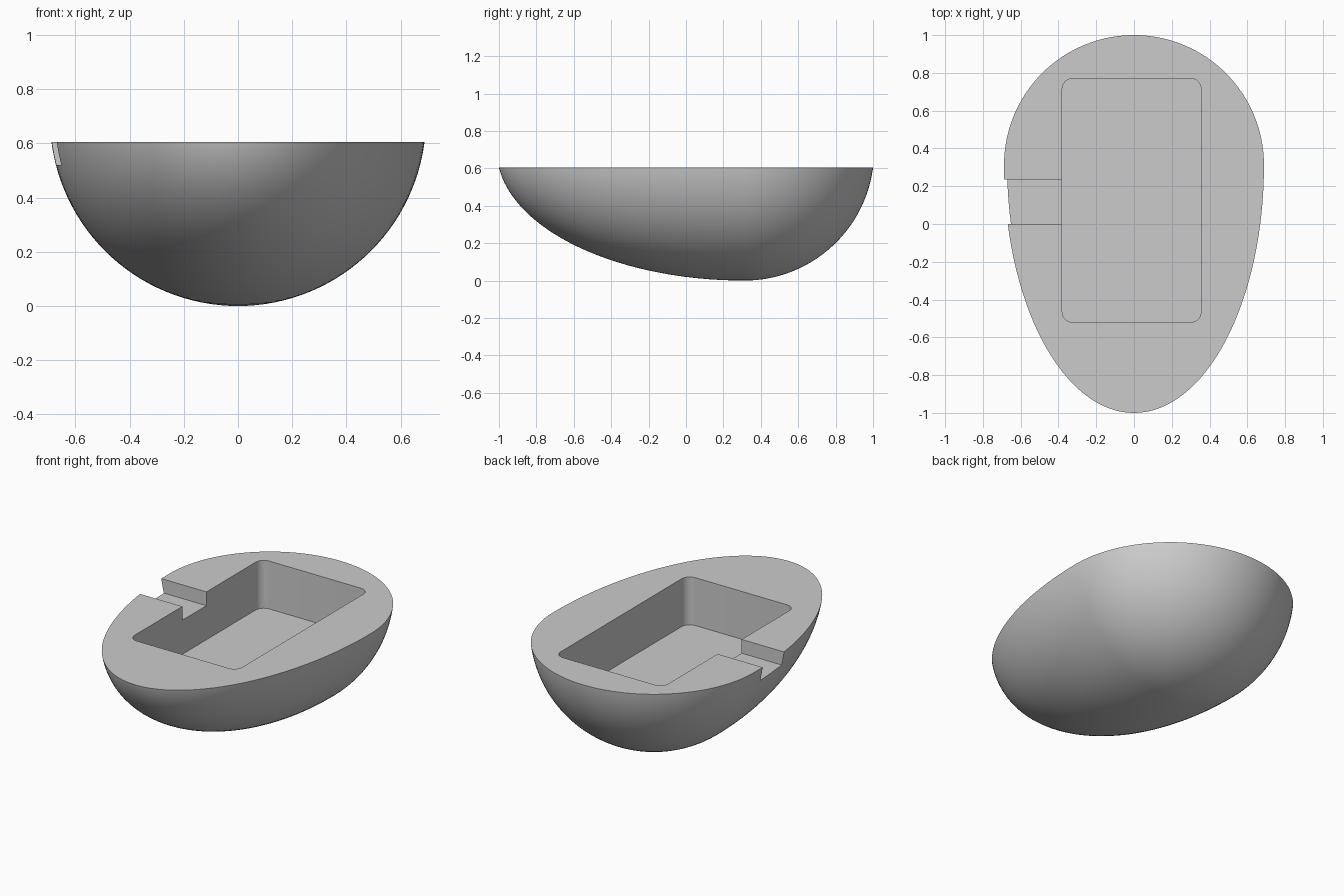
import bpy, bmesh, math
from mathutils import Vector

if "Cube" in bpy.data.objects:
    bpy.data.objects.remove(bpy.data.objects["Cube"], do_unlink=True)

RIM_Z = 0.605       # flat top
RADIUS = 0.694      # round end
CENTRE_Y = 0.312    # widest station
STRETCH = 1.907     # lengthening of the pointed end

grey = bpy.data.materials.new("plain grey")
grey.use_nodes = True
colour = (0.6, 0.6, 0.6, 1)
grey.diffuse_color = colour
grey.node_tree.nodes["Principled BSDF"].inputs["Base Color"].default_value = colour


def make_object(name, bm):
    bmesh.ops.recalc_face_normals(bm, faces=bm.faces)
    mesh = bpy.data.meshes.new(name)
    bm.to_mesh(mesh)
    bm.free()
    mesh.materials.append(grey)
    obj = bpy.data.objects.new(name, mesh)
    bpy.context.collection.objects.link(obj)
    return obj


def box_cutter(name, low, high, corner=0):
    """Box between two corners, with optional rounded upright edges."""
    low, high = Vector(low), Vector(high)
    bm = bmesh.new()
    bmesh.ops.create_cube(bm, size=1)
    for v in bm.verts:
        v.co = (low + high) / 2 + v.co * (high - low)
    if corner:
        upright = [e for e in bm.edges
                   if abs(e.verts[0].co.z - e.verts[1].co.z) > 0.01]
        bmesh.ops.bevel(bm, geom=upright, offset=corner, segments=8,
                        profile=0.5, affect='EDGES')
    obj = make_object(name, bm)
    obj.hide_render = True
    return obj


# Half-egg body: a sphere stretched toward the front and sliced flat
bm = bmesh.new()
bmesh.ops.create_uvsphere(bm, u_segments=128, v_segments=64, radius=RADIUS)
for v in bm.verts:
    if v.co.y < 0:
        v.co.y *= STRETCH
    v.co += Vector((0, CENTRE_Y, RADIUS))
cut = bmesh.ops.bisect_plane(bm, geom=bm.verts[:] + bm.edges[:] + bm.faces[:],
                             plane_co=(0, 0, RIM_Z), plane_no=(0, 0, 1),
                             clear_outer=True)
rim = [g for g in cut["geom_cut"] if isinstance(g, bmesh.types.BMEdge)]
bmesh.ops.contextual_create(bm, geom=rim)
body = make_object("half_egg_body", bm)

# Pocket with rounded corners, and the side channel leading into it
cutters = [
    box_cutter("pocket_cutter", (-0.38, -0.52, 0.31), (0.355, 0.77, 0.9), 0.055),
    box_cutter("channel_cutter", (-1, 0, 0.52), (-0.3, 0.235, 0.9)),
]

bpy.ops.object.select_all(action='DESELECT')
bpy.context.view_layer.objects.active = body
body.select_set(True)
for cutter in cutters:
    mod = body.modifiers.new(cutter.name, 'BOOLEAN')
    mod.operation = 'DIFFERENCE'
    mod.solver = 'EXACT'
    mod.object = cutter
    bpy.ops.object.modifier_apply(modifier=mod.name)
    bpy.data.objects.remove(cutter, do_unlink=True)

bpy.ops.object.shade_smooth_by_angle(angle=math.radians(30))
